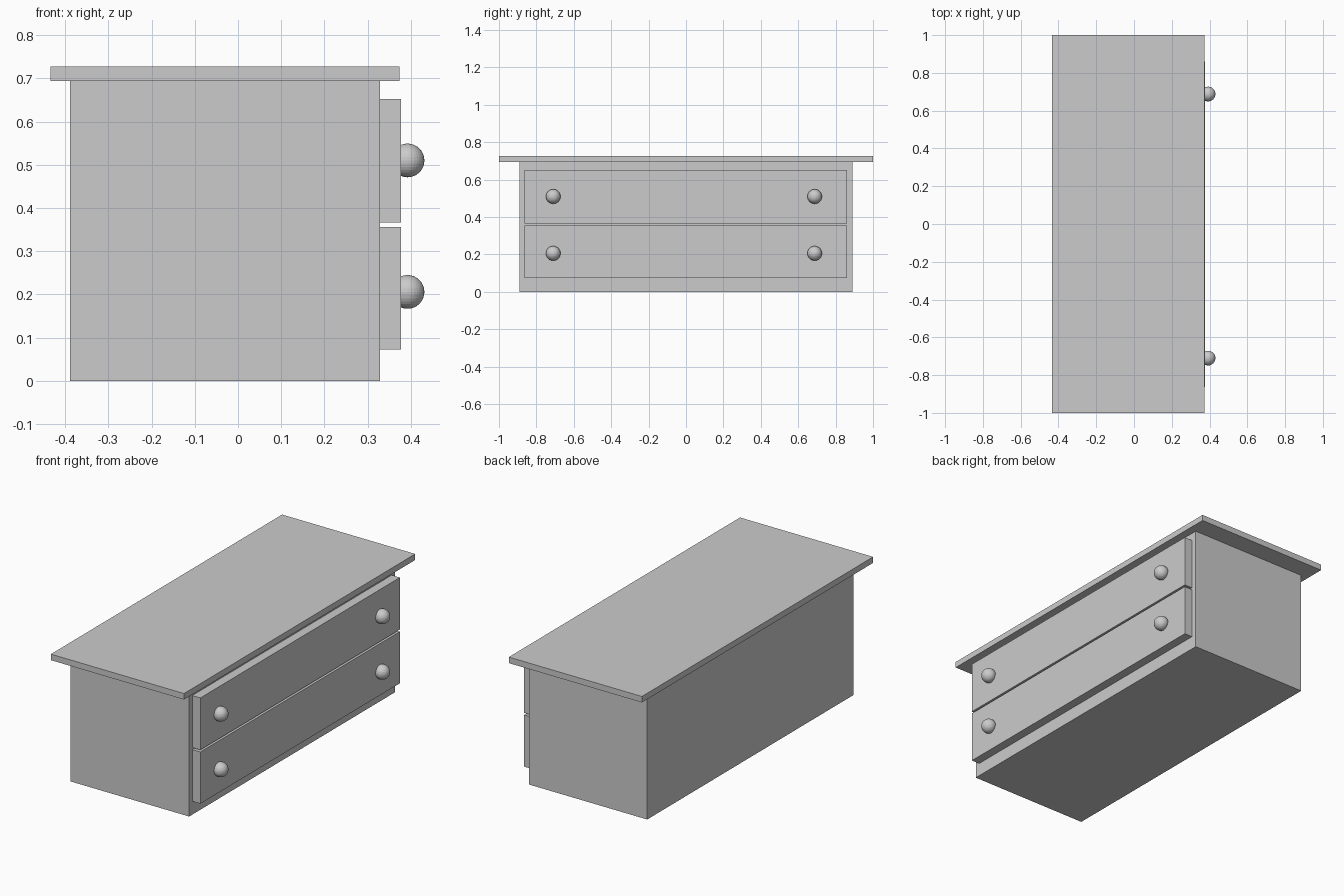
import bpy

if "Cube" in bpy.data.objects:
    bpy.data.objects.remove(bpy.data.objects["Cube"])

# One plain grey for the whole piece
grey = bpy.data.materials.new("grey")
grey.diffuse_color = (0.6, 0.6, 0.6, 1)
grey.use_nodes = True
grey.node_tree.nodes["Principled BSDF"].inputs["Base Color"].default_value = grey.diffuse_color


def box(name, x, y, z):
    """Box spanning the (min, max) ranges on each axis."""
    mid = [(a + b) / 2 for a, b in (x, y, z)]
    bpy.ops.mesh.primitive_cube_add(size=1, location=mid)
    ob = bpy.context.object
    ob.name = name
    ob.scale = [b - a for a, b in (x, y, z)]
    bpy.ops.object.transform_apply(location=False, rotation=False, scale=True)
    ob.data.materials.append(grey)


def knob(name, y, z):
    bpy.ops.mesh.primitive_uv_sphere_add(segments=32, ring_count=16, radius=0.039,
                                         location=(0.392, y, z))
    ob = bpy.context.object
    ob.name = name
    ob.data.materials.append(grey)


# Cabinet body and overhanging top
box("body", (-0.389, 0.328), (-0.891, 0.891), (0, 0.694))
box("top_board", (-0.433, 0.373), (-1, 1), (0.694, 0.727))

# Two drawer fronts, each with a pair of round knobs
for label, z0, z1, knob_z in (("lower", 0.073, 0.356, 0.206),
                              ("upper", 0.367, 0.652, 0.51)):
    box(label + "_drawer_front", (0.328, 0.377), (-0.864, 0.861), (z0, z1))
    for side, y in (("left", -0.71), ("right", 0.688)):
        knob(f"{label}_{side}_knob", y, knob_z)
